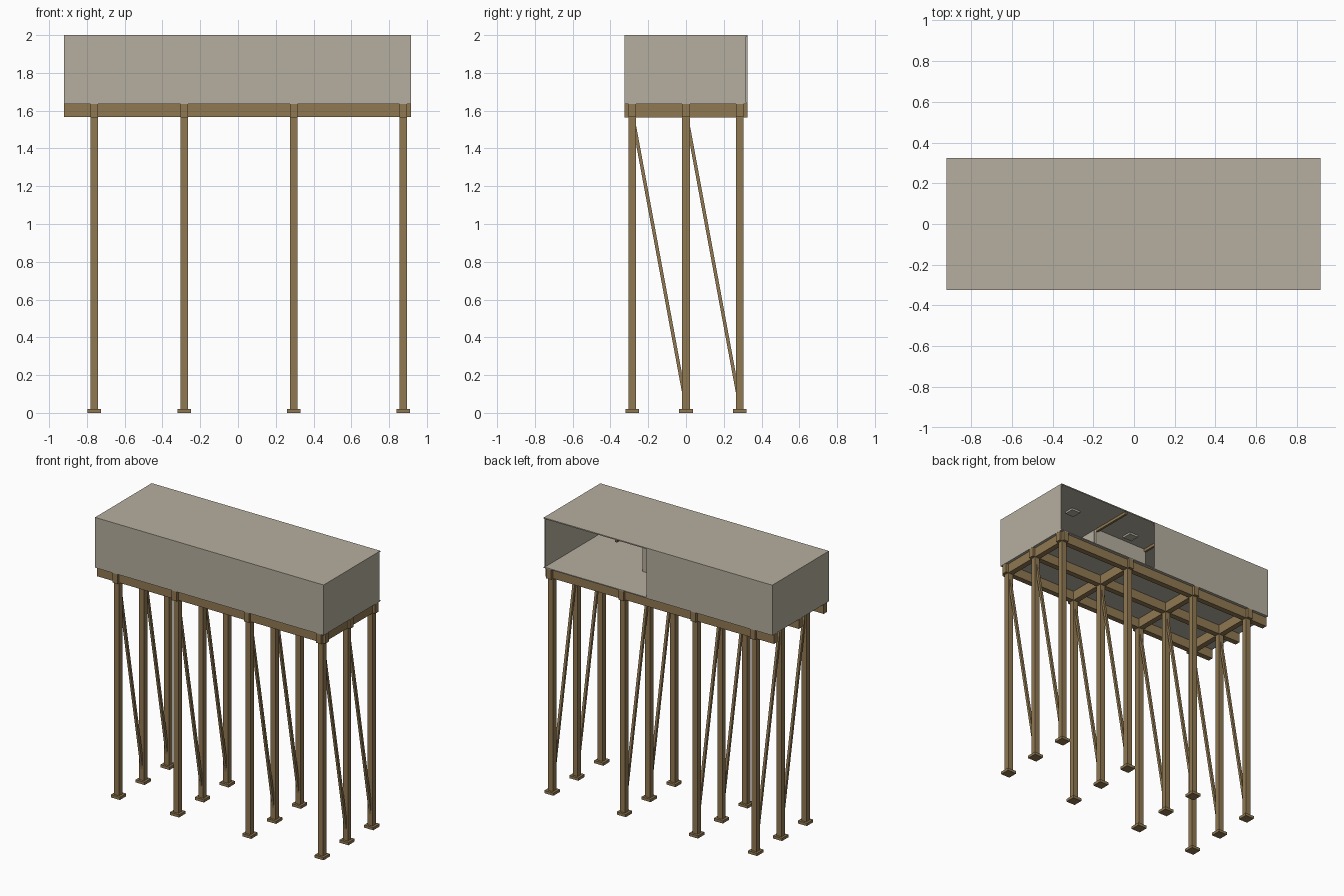
import bpy
from mathutils import Vector

cube = bpy.data.objects.get("Cube")
if cube:
    bpy.data.objects.remove(cube, do_unlink=True)


def make_material(name, color):
    mat = bpy.data.materials.new(name)
    mat.use_nodes = True
    mat.diffuse_color = color
    mat.node_tree.nodes["Principled BSDF"].inputs["Base Color"].default_value = color
    return mat


plaster = make_material("warm grey panel", (0.47, 0.43, 0.35, 1))
wood = make_material("brown timber", (0.28, 0.19, 0.085, 1))


def block(name, mat, x, y, z):
    """Box from (min, max) ranges on each axis."""
    bpy.ops.mesh.primitive_cube_add(size=1)
    ob = bpy.context.object
    ob.name = name
    ob.location = [(a + b) / 2 for a, b in (x, y, z)]
    ob.scale = [b - a for a, b in (x, y, z)]
    bpy.ops.object.transform_apply(location=False, rotation=False, scale=True)
    ob.data.materials.append(mat)
    return ob


def around(c, half):
    return (c - half, c + half)


def strut(name, mat, start, end, width):
    """Square bar between two points."""
    start, end = Vector(start), Vector(end)
    d = end - start
    ob = block(name, mat, around(0, width / 2), around(0, width / 2), around(0, d.length / 2))
    ob.location = (start + end) / 2
    ob.rotation_euler = d.to_track_quat("Z", "X").to_euler()
    return ob


# Main dimensions
X0, X1, Y = -0.92, 0.915, 0.325
DECK, FLOOR, TOP, T = 1.635, 1.642, 2.0, 0.008
BEAM = 1.565
POST = 0.02
columns = (-0.76, -0.285, 0.295, 0.875)
rows = (-0.285, 0, 0.285)

# Posts, feet and cross beams
for x in columns:
    for y in rows:
        block("post", wood, around(x, POST), around(y, POST), (0, BEAM + 0.01))
        block("foot", wood, around(x, 0.036), around(y, 0.036), (0, 0.02))
    block("cross_beam", wood, around(x, POST), (-Y, Y), (BEAM, DECK))
    # Diagonal braces between neighbouring posts
    for a, b in zip(rows, rows[1:]):
        strut("brace", wood, (x, a + 0.01, 1.53), (x, b - 0.005, 0.07), 0.018)

# Long beams
for y in rows:
    block("long_beam", wood, (X0, X1), around(y, POST), (BEAM + 0.001, DECK - 0.001))

# Cabin shell, with the back left half open
OPEN = 0.09
block("floor", plaster, (X0, X1), (-Y, Y), (DECK, FLOOR))
block("roof", plaster, (X0, X1), (-Y, Y), (TOP - T, TOP))
walls = (FLOOR, TOP - T)
block("front_wall", plaster, (X0, X1), (-Y, -Y + T), walls)
block("back_wall", plaster, (X0, OPEN), (Y - T, Y), walls)
block("right_wall", plaster, (X0, X0 + T), (-Y + T, Y - T), walls)
block("left_wall", plaster, (X1 - T, X1), (-Y + T, Y - T), walls)

# Inner room and ceiling battens
room = (-0.09, 0.338)
block("partition_back", plaster, around(sum(room) / 2, 0.22), (-0.01, 0.01), walls)
for x in room:
    block("partition_side", plaster, around(x, 0.008), (-Y + T, -0.01), walls)
    block("ceiling_batten", wood, around(x, 0.008), (0.01, Y - T), (1.972, TOP - T))

# Ceiling lights
for x in (0.62, 0.106, -0.41):
    block("ceiling_light", plaster, around(x, 0.036), around(0.09, 0.036), (1.978, TOP - T))
